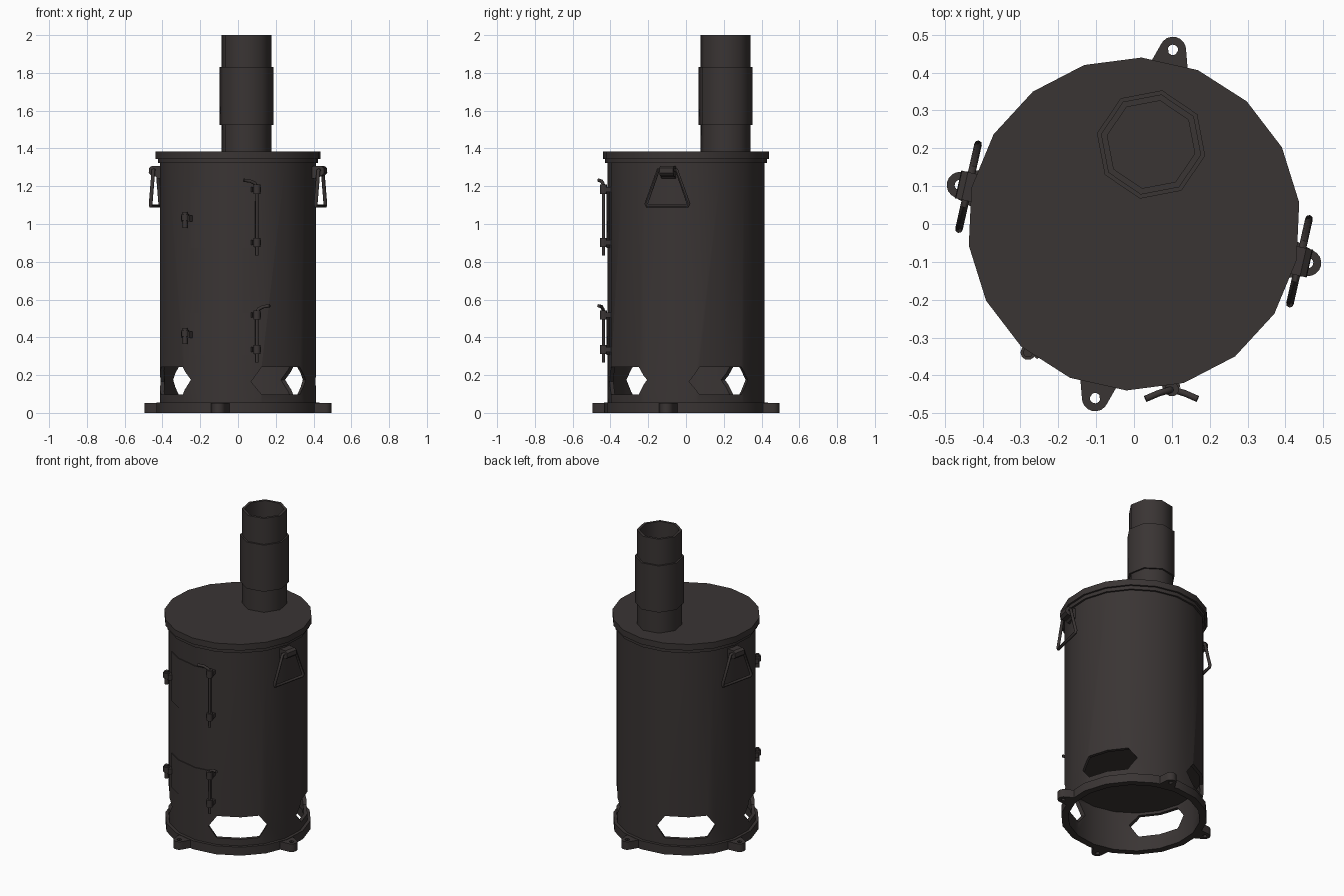
import bpy, bmesh, math
from mathutils import Vector

if "Cube" in bpy.data.objects:
    bpy.data.objects.remove(bpy.data.objects["Cube"])

OFF, N, R_BODY = 7.4, 18, 0.416          # drum facet phase, sides, radius

iron = bpy.data.materials.new("dark_iron")
iron.diffuse_color = (0.042, 0.035, 0.034, 1)
iron.use_nodes = True
iron.node_tree.nodes["Principled BSDF"].inputs["Base Color"].default_value = iron.diffuse_color


def polar(r, az, z, t=0.0):
    """Point at radius r and azimuth az (degrees), shifted t sideways."""
    a = math.radians(az)
    return Vector((r * math.cos(a) - t * math.sin(a), r * math.sin(a) + t * math.cos(a), z))


def finish(ob, smooth):
    ob.data.materials.clear()
    ob.data.materials.append(iron)
    if smooth:
        bpy.ops.object.select_all(action='DESELECT')
        ob.select_set(True)
        bpy.context.view_layer.objects.active = ob
        bpy.ops.object.shade_smooth_by_angle(angle=math.radians(smooth))
    return ob


def skin(name, rings, wrap=False, cap=True, smooth=0):
    """Skin a row of closed rings; wrap joins last to first."""
    bm = bmesh.new()
    vs = [[bm.verts.new(p) for p in ring] for ring in rings]
    m = len(rings[0])
    for i in range(len(vs) if wrap else len(vs) - 1):
        a, b = vs[i], vs[(i + 1) % len(vs)]
        for j in range(m):
            k = (j + 1) % m
            bm.faces.new((a[j], a[k], b[k], b[j]))
    if cap and not wrap:
        bm.faces.new(vs[0])
        bm.faces.new(vs[-1])
    bmesh.ops.remove_doubles(bm, verts=bm.verts[:], dist=1e-5)
    bmesh.ops.recalc_face_normals(bm, faces=bm.faces[:])
    me = bpy.data.meshes.new(name)
    bm.to_mesh(me)
    bm.free()
    ob = bpy.data.objects.new(name, me)
    bpy.context.collection.objects.link(ob)
    return finish(ob, smooth)


def lathe(name, profile, n=N, off=OFF, centre=(0, 0), wrap=False, smooth=30):
    c = Vector((centre[0], centre[1], 0))
    rings = [[polar(r, off + 360 * j / n, z) + c for j in range(n)] for r, z in profile]
    return skin(name, rings, wrap, False, smooth)


def barrel(name, r, az, rad, z0, z1):
    p = polar(r, az, 0)
    lathe(name, [(0, z0), (rad, z0), (rad, z1), (0, z1)], 10, 0, p[:2], smooth=40)


def block(name, az, profile, width):
    """Radial/height profile extruded sideways."""
    return skin(name, [[polar(r, az, z, t) for r, z in profile] for t in (-width / 2, width / 2)])


def box(name, az, r0, r1, z0, z1, width):
    return block(name, az, [(r0, z0), (r1, z0), (r1, z1), (r0, z1)], width)


def bar(name, pts, rad, cyclic=False):
    cu = bpy.data.curves.new(name, 'CURVE')
    cu.dimensions = '3D'
    cu.bevel_depth, cu.bevel_resolution, cu.use_fill_caps = rad, 2, True
    s = cu.splines.new('POLY')
    s.points.add(len(pts) - 1)
    for p, q in zip(s.points, pts):
        p.co = (*q, 1)
    s.use_cyclic_u = cyclic
    ob = bpy.data.objects.new(name, cu)
    bpy.context.collection.objects.link(ob)
    bpy.ops.object.select_all(action='DESELECT')
    ob.select_set(True)
    bpy.context.view_layer.objects.active = ob
    bpy.ops.object.convert(target='MESH')
    finish(bpy.context.view_layer.objects.active, 50)


# Drum, open underneath up to the grate floor
drum = lathe("drum", [(0, .26), (.394, .26), (.394, .03), (R_BODY, .03), (R_BODY, 1.335), (0, 1.335)],
             smooth=0)

# Air openings cut through the lower wall
hexagon = [(-.175, .165), (-.125, .242), (.125, .242), (.175, .175), (.125, .098), (-.125, .098)]
for az in (-55, 27.5, 125, 207.5):
    cutter = skin("opening_cutter", [[polar(r, az, z, t) for t, z in hexagon] for r in (.25, .6)])
    cutter.hide_render = True
    mod = drum.modifiers.new("opening", 'BOOLEAN')
    mod.operation, mod.solver, mod.object = 'DIFFERENCE', 'EXACT', cutter
    bpy.ops.object.select_all(action='DESELECT')
    drum.select_set(True)
    bpy.context.view_layer.objects.active = drum
    bpy.ops.object.modifier_apply(modifier=mod.name)
    bpy.data.objects.remove(cutter)
finish(drum, 30)

# Base flange and its four bolt tabs
lathe("base_flange", [(.392, 0), (.435, 0), (.435, .055), (.392, .055)], wrap=True)
for k in range(4):
    az, c = 77.4 + 90 * k, 0.471
    outer = [(c - .06, -.055)]
    outer += [(c + .035 * math.cos(math.radians(a)), .035 * math.sin(math.radians(a)))
              for a in range(-80, 81, 20)]
    outer += [(c - .06, .055), (c - .06, 0)]
    hole = []
    for r, t in outer:
        a = math.atan2(t, r - c)
        hole.append((c + .014 * math.cos(a), .014 * math.sin(a)))
    skin("bolt_tab", [[polar(r, az, z, t) for r, t in loop]
                      for loop, z in ((outer, 0), (outer, .052), (hole, .052), (hole, 0))],
         wrap=True, smooth=30)

# Lid with stepped rim
lathe("lid", [(0, 1.322), (.428, 1.322), (.428, 1.345), (.44, 1.345), (.44, 1.385), (0, 1.385)])

# Chimney pipe and coupling sleeve
PIPE = (.045, .21)
lathe("chimney_pipe", [(0, 1.375), (.135, 1.375), (.135, 2), (.118, 2), (.118, 1.39), (0, 1.39)],
      8, 33.3, PIPE, smooth=50)
lathe("chimney_sleeve", [(.13, 1.525), (.146, 1.525), (.146, 1.83), (.13, 1.83)],
      8, 33.3, PIPE, wrap=True, smooth=50)


def wall(a):
    """Radius of the faceted drum wall at azimuth a."""
    return R_BODY * math.cos(math.radians(10)) / math.cos(math.radians((a - OFF) % 20 - 10))


# Doors: thin curved plates, with hinge knuckle and bent bolt
for label, z0, z1, tip in (("upper", .873, 1.195, -.07), ("lower", .307, .53, .068)):
    rings = []
    for a in (-127, -112.6, -92.6, -77.5):
        w = wall(a)
        rings.append([polar(r, a, z) for r, z in
                      ((w - .006, z0), (w + .005, z0), (w + .005, z1), (w - .006, z1))])
    skin(label + "_door", rings, smooth=30)

    # hinge knuckle on the left
    mid = (z0 + z1) / 2 - .01
    barrel(label + "_hinge_pin", .44, -129.5, .013, mid - .045, mid + .04)
    barrel(label + "_hinge_knuckle", .44, -129.5, .02, mid - .005, mid + .03)
    box(label + "_hinge_plate", -129.5, .405, .438, mid - .012, mid + .022, .06)

    # sliding bolt on the right, in two sleeves
    for zb in (z0 + .005, z1 - .035):
        barrel(label + "_bolt_sleeve", .448, -77.1, .019, zb, zb + .048)
        box(label + "_sleeve_bracket", -77.1, .40, .448, zb + .01, zb + .036, .046)
    x, y = .1, -.437
    bar(label + "_door_bolt", [(x, y, z0 - .04), (x, y, z1 + .005), (x + tip * .15, y - .003, z1 + .02),
                               (x + tip * .5, y - .01, z1 + .032), (x + tip, y - .025, z1 + .037)], .009)

# Carrying handles on both sides
for az in (-12.7, 167.3):
    bar("carry_handle", [polar(.448, az, z, t) for t, z in
                         ((-.05, 1.285), (.05, 1.285), (.115, 1.107), (.109, 1.095),
                          (-.109, 1.095), (-.115, 1.107))], .01, True)
    block("handle_bracket", az, [(.40, 1.305), (.458, 1.308), (.474, 1.297), (.476, 1.27),
                                 (.462, 1.255), (.435, 1.25), (.425, 1.24), (.40, 1.24)], .075)
